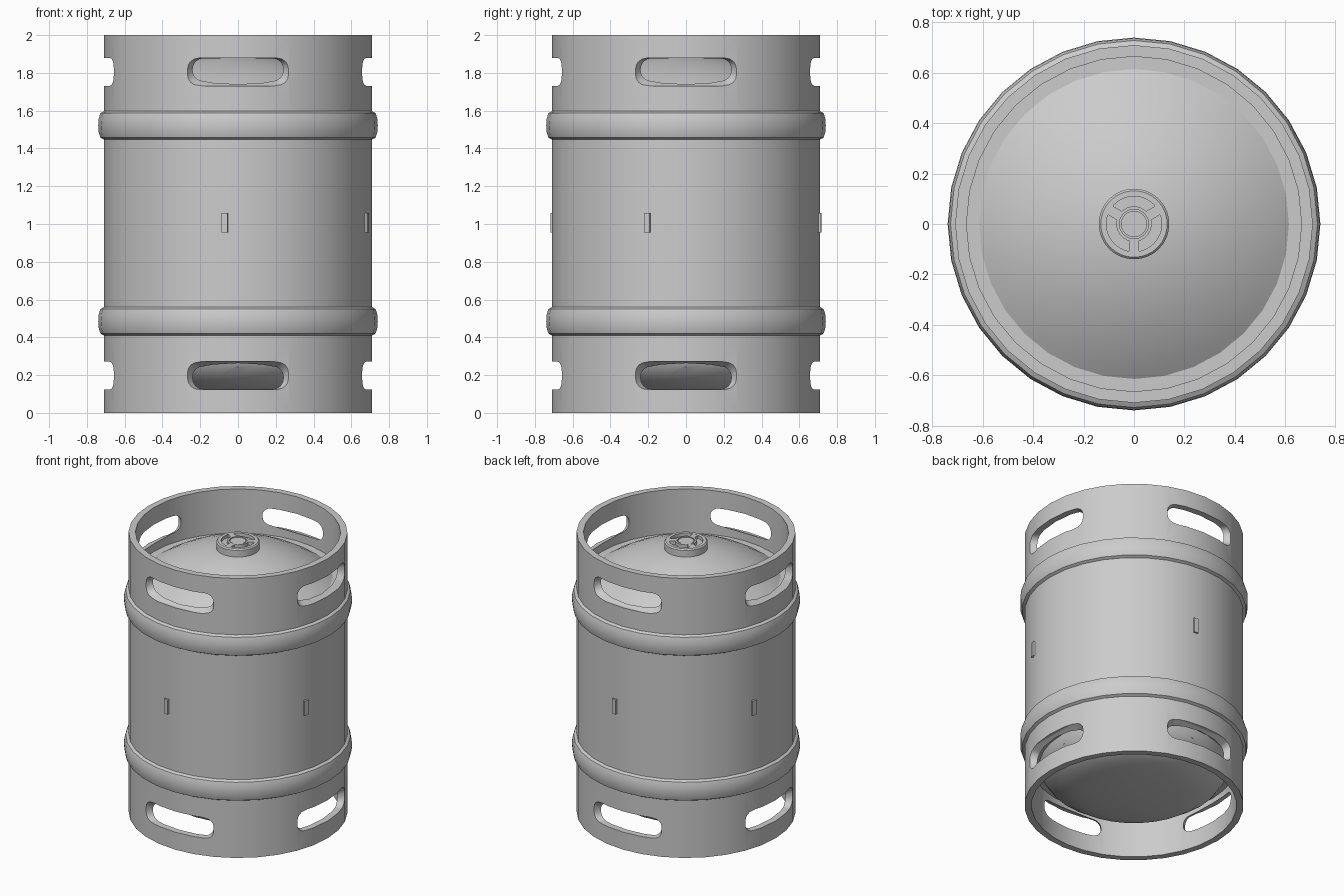
import bpy, bmesh, math
from mathutils import Matrix, Vector

if "Cube" in bpy.data.objects:
    bpy.data.objects.remove(bpy.data.objects["Cube"])

SIDES = 32


def finish(bm, name, smooth=True):
    bmesh.ops.remove_doubles(bm, verts=bm.verts, dist=1e-5)
    bmesh.ops.recalc_face_normals(bm, faces=bm.faces)
    me = bpy.data.meshes.new(name)
    bm.to_mesh(me)
    bm.free()
    ob = bpy.data.objects.new(name, me)
    bpy.context.collection.objects.link(ob)
    if smooth:
        shade(ob)
    return ob


def activate(ob):
    bpy.ops.object.select_all(action='DESELECT')
    ob.select_set(True)
    bpy.context.view_layer.objects.active = ob


def shade(ob):
    activate(ob)
    bpy.ops.object.shade_smooth_by_angle(angle=math.radians(30))


def lathe(name, profile, smooth=True):
    """Revolve (radius, z) points around z."""
    bm = bmesh.new()
    vs = [bm.verts.new((r, 0, z)) for r, z in profile]
    es = [bm.edges.new(p) for p in zip(vs, vs[1:])]
    bmesh.ops.spin(bm, geom=vs + es, cent=(0, 0, 0), axis=(0, 0, 1),
                   angle=2 * math.pi, steps=SIDES)
    return finish(bm, name, smooth)


def rib(zc, half=0.075, bulge=0.03):
    """Rounded rolling hoop, listed from top to bottom."""
    return [(0.71 + bulge * math.sin(math.pi * i / 6) ** 0.7 if 0 < i < 6 else 0.71,
             zc + half * math.cos(math.pi * i / 6)) for i in range(7)]


# Keg body: top dome, chimes, hoops and bottom dome in one profile
top_dome = [(r, 1.9 - r * r / 1.76) for r in (0, .1, .2, .3, .4, .5, .57, .615)]
bottom_dome = [(.615, .3), (.6, .255), (.56, .2), (.48, .145), (.39, .117),
               (.3, .105), (.15, .093), (0, .09)]
profile = (top_dome + [(.665, 1.685), (.665, 2), (.71, 2)]
           + rib(1.522) + rib(.485)
           + [(.71, 0), (.665, 0), (.665, .3)] + bottom_dome)
body = lathe("keg_body", profile, smooth=False)


def slot_outline(hw, z0, z1, rad=0.055, steps=4):
    pts = []
    corners = ((hw - rad, z1 - rad), (rad - hw, z1 - rad),
               (rad - hw, z0 + rad), (hw - rad, z0 + rad))
    for q, (cx, cz) in enumerate(corners):
        for i in range(steps + 1):
            a = math.pi / 2 * (q + i / steps)
            pts.append((cx + rad * math.cos(a), cz + rad * math.sin(a)))
    return pts


# Hand-hold cutters: wide outside, narrowing through the wall
outer = slot_outline(.27, 1.73, 1.878)
inner = slot_outline(.235, 1.76, 1.877)
bm = bmesh.new()
for flip in (False, True):
    for k in range(4):
        rot = Matrix.Rotation(k * math.pi / 2, 3, 'Z')
        rings = []
        for pts, rad, flat in ((outer, 0, .85), (outer, .715, 0),
                               (inner, .655, 0), (inner, 0, .59)):
            rings.append([bm.verts.new(rot @ Vector((
                x, -(flat or math.sqrt(rad * rad - x * x)),
                2.003 - z if flip else z))) for x, z in pts])
        n = len(outer)
        for a, b in zip(rings, rings[1:]):
            for i in range(n):
                j = (i + 1) % n
                bm.faces.new((a[i], a[j], b[j], b[i]))
        bm.faces.new(rings[0])
        bm.faces.new(rings[-1])
cutter = finish(bm, "slot_cutter", smooth=False)
cutter.hide_render = True

mod = body.modifiers.new("slots", 'BOOLEAN')
mod.operation = 'DIFFERENCE'
mod.solver = 'EXACT'
mod.object = cutter
activate(body)
bpy.ops.object.modifier_apply(modifier=mod.name)
bpy.data.objects.remove(cutter)
shade(body)

# Valve: outer ring with sunken floor, and a grooved hub
lathe("valve_ring", [(.14, 1.88), (.14, 1.935), (.132, 1.943), (.11, 1.943),
                     (.11, 1.92), (.07, 1.92)])
lathe("valve_hub", [(.07, 1.92), (.07, 1.943), (.058, 1.943), (.058, 1.93),
                    (.052, 1.93), (.052, 1.94), (0, 1.94)])

# Three spokes joining hub and ring
bm = bmesh.new()
for k in range(3):
    geo = bmesh.ops.create_cube(bm, size=1)['verts']
    bmesh.ops.scale(bm, verts=geo, vec=(.046, .04, .024))
    bmesh.ops.translate(bm, verts=geo, vec=(.09, 0, 1.9305))
    bmesh.ops.rotate(bm, verts=geo, cent=(0, 0, 0),
                     matrix=Matrix.Rotation(math.radians(30 + 120 * k), 3, 'Z'))
finish(bm, "valve_spokes", smooth=False)

# Small raised tabs around the middle
bm = bmesh.new()
for deg in (-95.7, -16.8, 84.3, 163.2):
    geo = bmesh.ops.create_cube(bm, size=1)['verts']
    bmesh.ops.scale(bm, verts=geo, vec=(.03, .032, .105))
    bmesh.ops.translate(bm, verts=geo, vec=(.704, 0, 1.007))
    bmesh.ops.rotate(bm, verts=geo, cent=(0, 0, 0),
                     matrix=Matrix.Rotation(math.radians(deg), 3, 'Z'))
finish(bm, "side_tabs", smooth=False)
